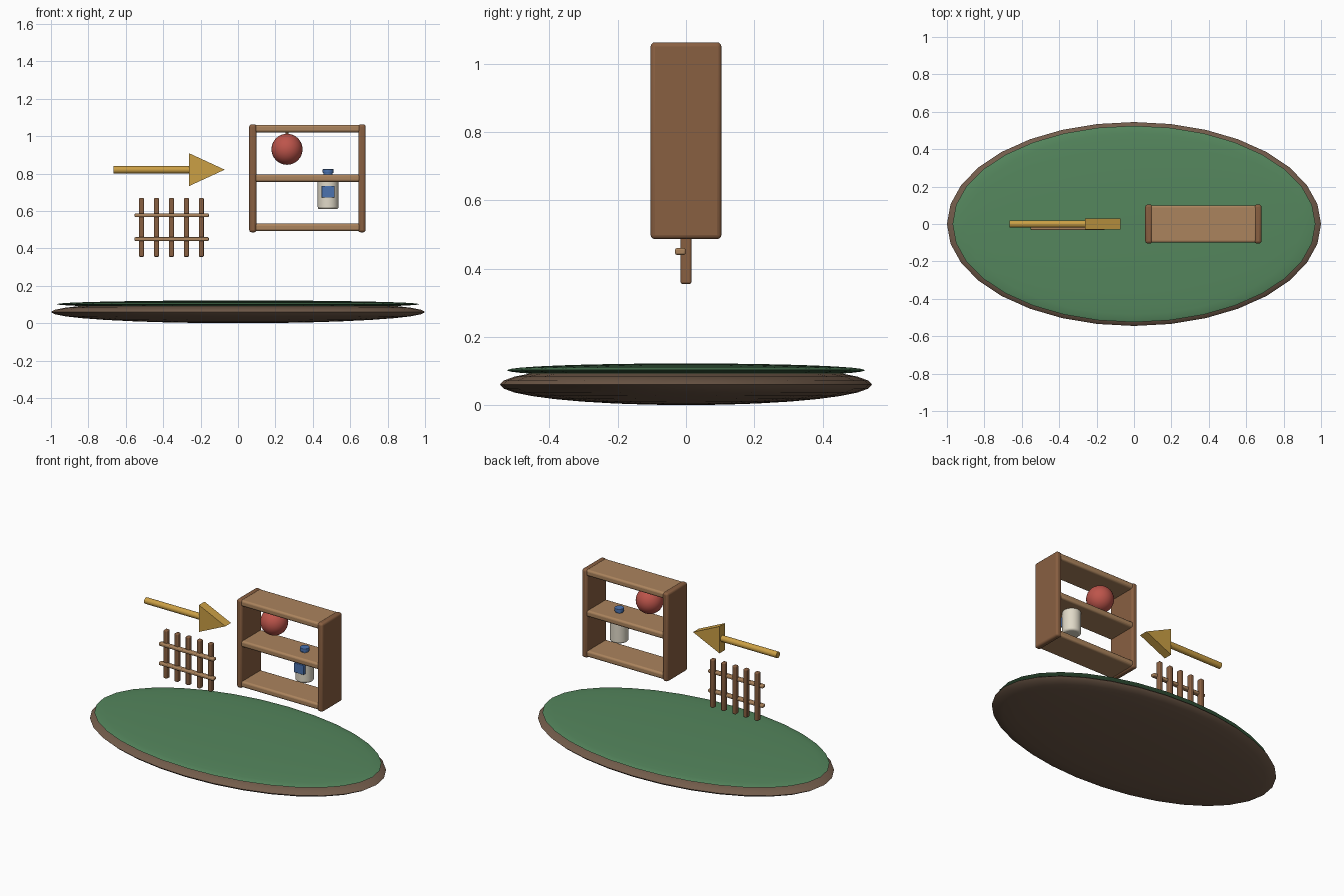
import bpy, bmesh, math

if "Cube" in bpy.data.objects:
    bpy.data.objects.remove(bpy.data.objects["Cube"])


def mat(name, rgb):
    m = bpy.data.materials.new(name)
    m.diffuse_color = (*rgb, 1)
    m.use_nodes = True
    m.node_tree.nodes["Principled BSDF"].inputs["Base Color"].default_value = m.diffuse_color
    return m


DIRT = mat("dirt", (0.17, 0.107, 0.07))
GRASS = mat("grass", (0.09, 0.24, 0.11))
DARK_WOOD = mat("dark_wood", (0.25, 0.115, 0.053))
LIGHT_WOOD = mat("light_wood", (0.41, 0.23, 0.11))
RED = mat("red", (0.51, 0.09, 0.07))
GOLD = mat("gold", (0.60, 0.35, 0.06))
BLUE = mat("blue", (0.07, 0.17, 0.43))
CREAM = mat("cream", (0.75, 0.70, 0.58))


def finish(name, material, bevel=0, segments=3):
    ob = bpy.context.object
    ob.name = name
    ob.data.materials.append(material)
    bpy.ops.object.transform_apply(location=False, rotation=True, scale=True)
    if bevel:
        b = ob.modifiers.new("bevel", 'BEVEL')
        b.width, b.segments, b.limit_method = bevel, segments, 'ANGLE'
    bpy.ops.object.shade_smooth_by_angle(angle=math.radians(35))
    return ob


def box(name, x, y, z, material, bevel=0.0):
    """Box given by its (min, max) range on each axis."""
    r = (x, y, z)
    bpy.ops.mesh.primitive_cube_add(size=1, location=[(a + b) / 2 for a, b in r])
    bpy.context.object.scale = [b - a for a, b in r]
    return finish(name, material, bevel)


def ball(name, loc, radii, material):
    bpy.ops.mesh.primitive_uv_sphere_add(segments=32, ring_count=16, radius=1, location=loc)
    bpy.context.object.scale = radii
    return finish(name, material)


def rod(name, loc, radius, length, material, rot=(0, 0, 0), bevel=0.0, sides=24):
    bpy.ops.mesh.primitive_cylinder_add(vertices=sides, radius=radius, depth=length,
                                        location=loc, rotation=rot)
    return finish(name, material, bevel)


# Ground: two flattened spheres
ball("ground_base", (0, 0, 0.06), (1.0, 0.545, 0.06), DIRT)
ball("grass_top", (0, 0, 0.102), (0.97, 0.525, 0.02), GRASS)

# Shelf unit
for side, x in (("left", 0.06), ("right", 0.643)):
    box(f"shelf_side_{side}", (x, x + 0.039), (-0.104, 0.104), (0.486, 1.063), DARK_WOOD, 0.013)
for level, z in (("bottom", 0.513), ("middle", 0.776), ("top", 1.041)):
    box(f"shelf_{level}", (0.085, 0.657), (-0.1, 0.1), (z - 0.02, z + 0.02), LIGHT_WOOD, 0.012)

# Hanging ball
ball("hanging_ball", (0.262, 0, 0.93), (0.083, 0.083, 0.083), RED)
rod("ball_stem", (0.262, 0, 1.015), 0.008, 0.04, DARK_WOOD, sides=12)

# Jar with label and cap
rod("jar_body", (0.482, 0, 0.69), 0.056, 0.16, CREAM, bevel=0.012)
rod("jar_neck", (0.482, 0, 0.785), 0.024, 0.05, BLUE)
rod("jar_cap", (0.482, 0, 0.813), 0.029, 0.022, BLUE, bevel=0.003)
box("jar_label", (0.447, 0.517), (-0.062, -0.035), (0.672, 0.735), BLUE, 0.003)

# Arrow: round shaft and flat triangular head
rod("arrow_shaft", (-0.46, 0, 0.82), 0.02, 0.41, GOLD, (0, math.pi / 2, 0))
bm = bmesh.new()
tri = [bm.verts.new((x, -0.029, z)) for x, z in ((-0.262, 0.733), (-0.071, 0.821), (-0.262, 0.909))]
face = bm.faces.new(tri)
ext = bmesh.ops.extrude_face_region(bm, geom=[face])
bmesh.ops.translate(bm, vec=(0, 0.058, 0),
                    verts=[v for v in ext["geom"] if isinstance(v, bmesh.types.BMVert)])
bmesh.ops.recalc_face_normals(bm, faces=bm.faces)
mesh = bpy.data.meshes.new("arrow_head")
bm.to_mesh(mesh)
bm.free()
mesh.materials.append(GOLD)
bpy.context.collection.objects.link(bpy.data.objects.new("arrow_head", mesh))

# Fence: five posts and two rails
for i in range(5):
    x = -0.516 + i * 0.08
    box(f"fence_post_{i + 1}", (x - 0.0135, x + 0.0135), (-0.016, 0.016), (0.355, 0.669), DARK_WOOD, 0.006)
for i, z in enumerate((0.45, 0.577)):
    box(f"fence_rail_{i + 1}", (-0.553, -0.156), (-0.032, -0.001), (z - 0.01, z + 0.01), LIGHT_WOOD, 0.006)
